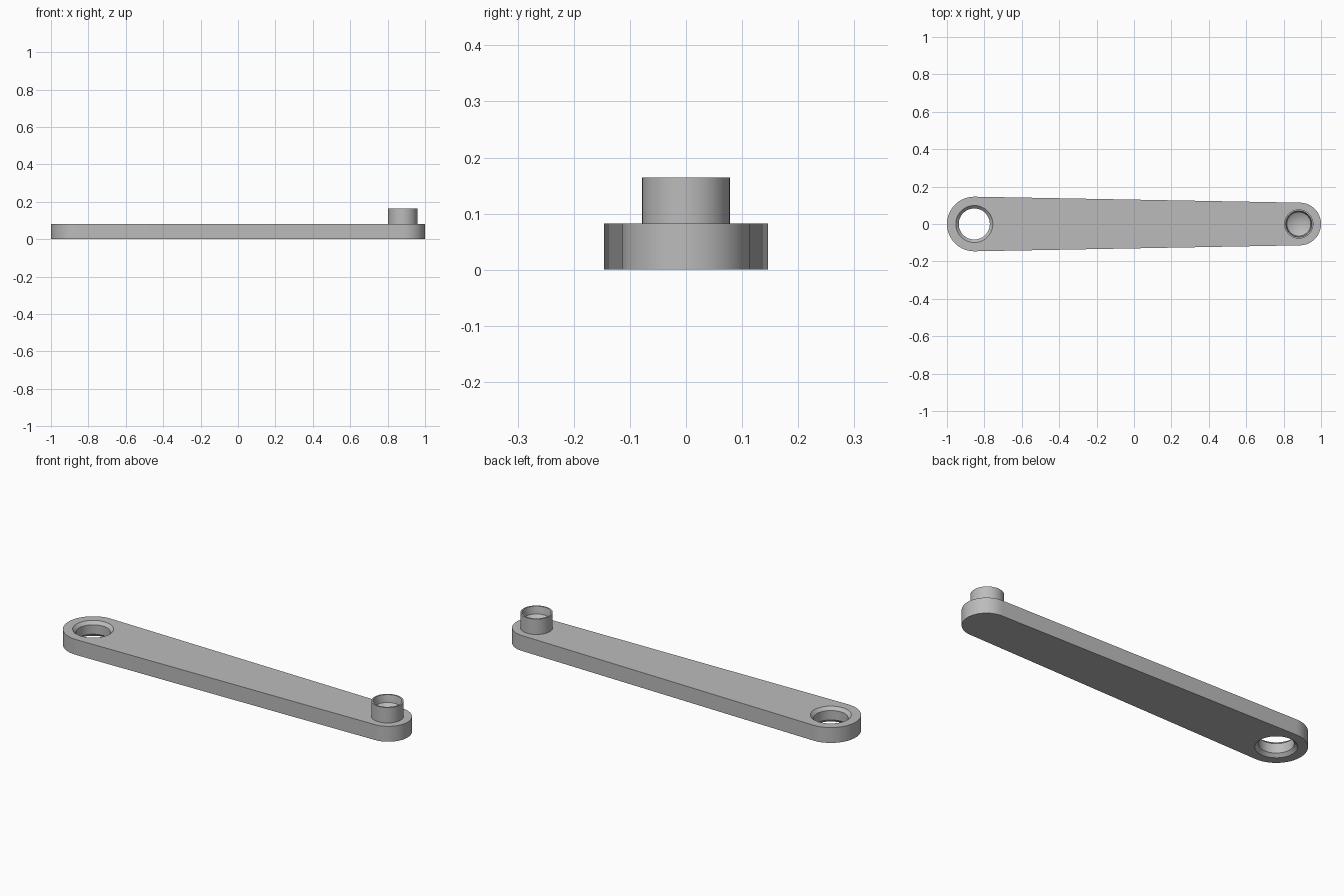
import bpy, bmesh, math

cube = bpy.data.objects.get("Cube")
if cube:
    bpy.data.objects.remove(cube, do_unlink=True)

BIG_X, BIG_R = -0.854, 0.146
SMALL_X, SMALL_R = 0.886, 0.114
PIN_X = 0.881
THICK, TOP = 0.082, 0.164

grey = bpy.data.materials.new("plain grey")
grey.use_nodes = True
colour = (0.5, 0.5, 0.5, 1)
grey.diffuse_color = colour
grey.node_tree.nodes["Principled BSDF"].inputs["Base Color"].default_value = colour


def make_object(name, bm):
    bmesh.ops.recalc_face_normals(bm, faces=bm.faces)
    mesh = bpy.data.meshes.new(name)
    bm.to_mesh(mesh)
    bm.free()
    obj = bpy.data.objects.new(name, mesh)
    bpy.context.collection.objects.link(obj)
    mesh.materials.append(grey)
    return obj


def lathe(name, profile, x, steps=64):
    """Turn a profile of (radius, z) points about a vertical axis."""
    bm = bmesh.new()
    verts = [bm.verts.new((r, 0, z)) for r, z in profile]
    edges = [bm.edges.new(pair) for pair in zip(verts, verts[1:])]
    bmesh.ops.spin(bm, geom=verts + edges, axis=(0, 0, 1), cent=(0, 0, 0),
                   angle=math.tau, steps=steps)
    bmesh.ops.remove_doubles(bm, verts=bm.verts, dist=1e-5)
    bmesh.ops.translate(bm, verts=bm.verts, vec=(x, 0, 0))
    return make_object(name, bm)


def half_circle(x, r, start, steps=40):
    angles = [start + math.pi * i / steps for i in range(steps + 1)]
    return [(x + r * math.cos(a), r * math.sin(a), 0) for a in angles]


# Tapered arm with rounded ends
bm = bmesh.new()
outline = half_circle(SMALL_X, SMALL_R, -math.pi / 2)
outline += half_circle(BIG_X, BIG_R, math.pi / 2)
base = bm.faces.new([bm.verts.new(p) for p in outline])
raised = bmesh.ops.extrude_face_region(bm, geom=[base], use_keep_orig=True)
bmesh.ops.translate(bm, vec=(0, 0, THICK),
                    verts=[v for v in raised["geom"] if isinstance(v, bmesh.types.BMVert)])
arm = make_object("arm", bm)

# Through hole, chamfered on both faces
HOLE, CHAMFER, OVER = 0.083, 0.016, 0.01
wide = HOLE + CHAMFER + OVER
cutter = lathe("hole_cutter", [(0, -OVER), (wide, -OVER), (HOLE, CHAMFER),
                               (HOLE, THICK - CHAMFER), (wide, THICK + OVER),
                               (0, THICK + OVER)], BIG_X)
cutter.hide_render = True
cutter.hide_set(True)
cut = arm.modifiers.new("hole", "BOOLEAN")
cut.operation = "DIFFERENCE"
cut.solver = "EXACT"
cut.object = cutter

# Pin with a drilled recess; its foot is sunk slightly into the arm
pin = lathe("pin", [(0, 0.07), (0.078, 0.07), (0.078, TOP), (0.070, TOP),
                    (0.066, TOP - 0.02), (0.064, 0.125), (0, 0.085)], PIN_X)

# Apply the cut, then smooth the round walls while keeping edges sharp
for obj in (arm, pin):
    bpy.ops.object.select_all(action="DESELECT")
    obj.select_set(True)
    bpy.context.view_layer.objects.active = obj
    for mod in list(obj.modifiers):
        bpy.ops.object.modifier_apply(modifier=mod.name)
    bpy.ops.object.shade_smooth_by_angle(angle=math.radians(30))
bpy.data.objects.remove(cutter, do_unlink=True)
